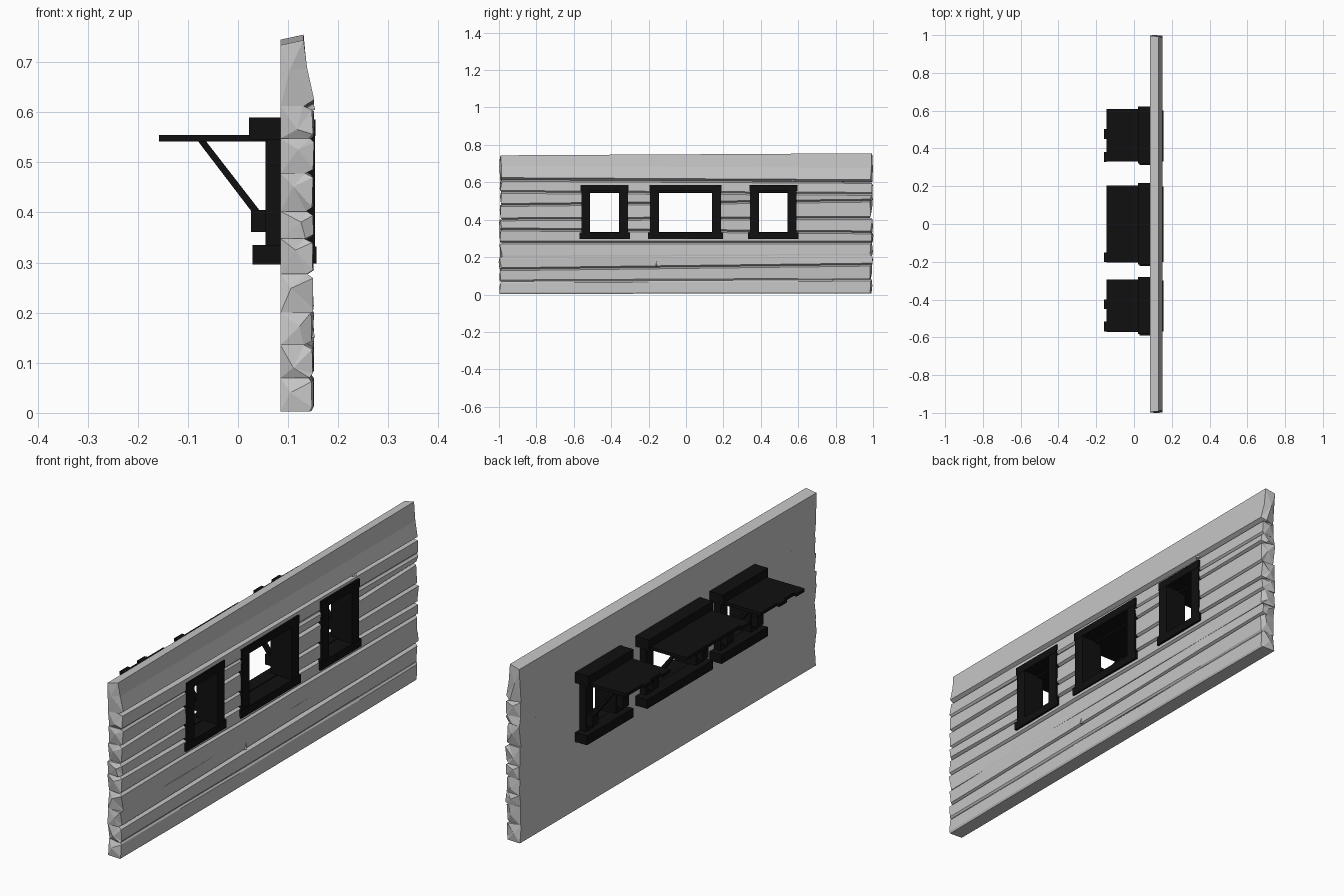
import bpy, bmesh, random
from mathutils import Vector

random.seed(4)
cube = bpy.data.objects.get("Cube")
if cube:
    bpy.data.objects.remove(cube, do_unlink=True)


def material(name, value):
    m = bpy.data.materials.new(name)
    m.use_nodes = True
    colour = (value, value, value, 1)
    m.diffuse_color = colour
    m.node_tree.nodes["Principled BSDF"].inputs["Base Color"].default_value = colour
    return m


GREY = material("weathered grey", 0.56)
BLACK = material("charcoal black", 0.005)


def finish(bm, name, mat):
    bmesh.ops.recalc_face_normals(bm, faces=bm.faces)
    me = bpy.data.meshes.new(name)
    bm.to_mesh(me)
    bm.free()
    me.materials.append(mat)
    ob = bpy.data.objects.new(name, me)
    bpy.context.collection.objects.link(ob)
    return ob


def loft(bm, rings, poke=False):
    """Skin a list of matching point rings and cap both ends."""
    vs = [[bm.verts.new(p) for p in r] for r in rings]
    n = len(vs[0])
    for a, b in zip(vs, vs[1:]):
        for i in range(n):
            bm.faces.new((a[i], a[(i + 1) % n], b[(i + 1) % n], b[i]))
    caps = [bm.faces.new(vs[0]), bm.faces.new(vs[-1])]
    if poke:
        for v in bmesh.ops.poke(bm, faces=caps)["verts"]:
            v.co += Vector((random.uniform(-.012, .012), 0, random.uniform(-.015, .015)))
            v.co.y += 0.008 if v.co.y > 0 else -0.008


def prism(bm, profile, y0, y1):
    """Extrude an x-z profile along y."""
    loft(bm, [[(x, y, z) for x, z in profile] for y in (y0, y1)])


def box(bm, x0, x1, y0, y1, z0, z1):
    prism(bm, [(x0, z0), (x1, z0), (x1, z1), (x0, z1)], y0, y1)


# Windows: centre and half width of the outer frame
WINDOWS = {"right": (-.435, .125), "middle": (-.002, .19), "left": (.467, .125)}
JAMB = .048

# Cutter for the window openings
bm = bmesh.new()
for c, h in WINDOWS.values():
    box(bm, 0, .3, c - h + .02, c + h - .02, .315, .57)
cutter = finish(bm, "opening_cutter", BLACK)
cutter.hide_render = True

# Wall planks: seam height at each end and groove depth
SEAMS = [(.003, .006, .004), (.07, .08, .006), (.135, .16, .016), (.2, .21, .001),
         (.277, .277, .012), (.348, .332, .016), (.402, .41, .012),
         (.478, .502, .016), (.548, .538, .008), (.613, .602, .018), (.744, .755, .002)]
BACK = .085
STATIONS = [-.99, -.6, -.2, .2, .6, .99]


def seam(i, y):
    a, b, depth = SEAMS[i]
    return a + (b - a) * (y + 1) / 2, depth


for i in range(len(SEAMS) - 1):
    rings = []
    top_plank = i == len(SEAMS) - 2
    for y in STATIONS:
        (zb, gb), (zt, gt) = seam(i, y), seam(i + 1, y)
        lo, hi = (random.uniform(.146, .152) for _ in "ab")
        if top_plank:
            pts = [(BACK, zb), (lo - gb, zb), (.152, zb + .012), (.138, zb + .075),
                   (.131, zt), (BACK, zt - .01)]
        else:
            pts = [(BACK, zb), (lo - gb, zb), (lo, zb + .008), (hi, zt - .008),
                   (hi - gt, zt), (BACK, zt)]
        ragged = .008 if abs(y) > .9 else 0
        rings.append([(x, y + random.uniform(-ragged, ragged), z) for x, z in pts])
    bm = bmesh.new()
    loft(bm, rings, poke=True)
    plank = finish(bm, f"wall_plank_{i + 1}", GREY)
    if SEAMS[i + 1][0] > .31 and SEAMS[i][0] < .57:
        mod = plank.modifiers.new("openings", 'BOOLEAN')
        mod.object = cutter
        mod.operation = 'DIFFERENCE'
        mod.solver = 'EXACT'
        with bpy.context.temp_override(object=plank, active_object=plank):
            bpy.ops.object.modifier_apply(modifier=mod.name)
bpy.data.objects.remove(cutter, do_unlink=True)

# Raised splinters along the seams
bm = bmesh.new()
for y, z in ((-.16, .15), (.575, .605)):
    loft(bm, [[(.14, y - .012, z), (.154, y, z), (.14, y + .012, z)],
              [(.14, y + .004, z + .035), (.146, y + .005, z + .035), (.14, y + .006, z + .035)]])
finish(bm, "wall_splinters", GREY)

# Long boards of each awning: ends along y relative to the centre
LONG_BOARDS = {"right": [(-.135, -.08), (-.015, .035)],
               "middle": [(-.2, -.148)],
               "left": [(-.138, -.085), (-.017, .035)]}

for side, (c, h) in WINDOWS.items():
    y0, y1 = c - h, c + h

    # Frame: two jambs, head and sill passing through the wall
    bm = bmesh.new()
    for a, b in ((y0, y0 + JAMB), (y1 - JAMB, y1)):
        box(bm, .055, .154, a, b, .31, .58)
    box(bm, .055, .155, y0 - .003, y1 + .003, .553, .586)
    box(bm, .055, .157, y0 - .01, y1 + .01, .298, .332)
    finish(bm, side + "_window_frame", BLACK)

    # Outer head block and sill on the awning side
    bm = bmesh.new()
    box(bm, .022, BACK, y0 - .022, y1 + .03, .546, .59)
    finish(bm, side + "_window_head", BLACK)
    bm = bmesh.new()
    box(bm, .029, BACK, y0 - .03, y1 + .03, .296, .335)
    finish(bm, side + "_window_sill", BLACK)

    # Awning with uneven board ends
    bm = bmesh.new()
    box(bm, -.145, .06, y0 - .012, y1 + .016, .542, .555)
    for a, b in LONG_BOARDS[side]:
        box(bm, -.158, -.145, c + a, c + b, .542, .555)
    finish(bm, side + "_awning", BLACK)

    # Struts and their blocks against both jambs
    bm = bmesh.new()
    for y in (y0 + .024, y1 - .024):
        prism(bm, [(-.082, .545), (-.066, .545), (.058, .385), (.05, .372)], y - .01, y + .01)
        box(bm, .026, .056, y - .02, y + .02, .361, .405)
    finish(bm, side + "_awning_struts", BLACK)
